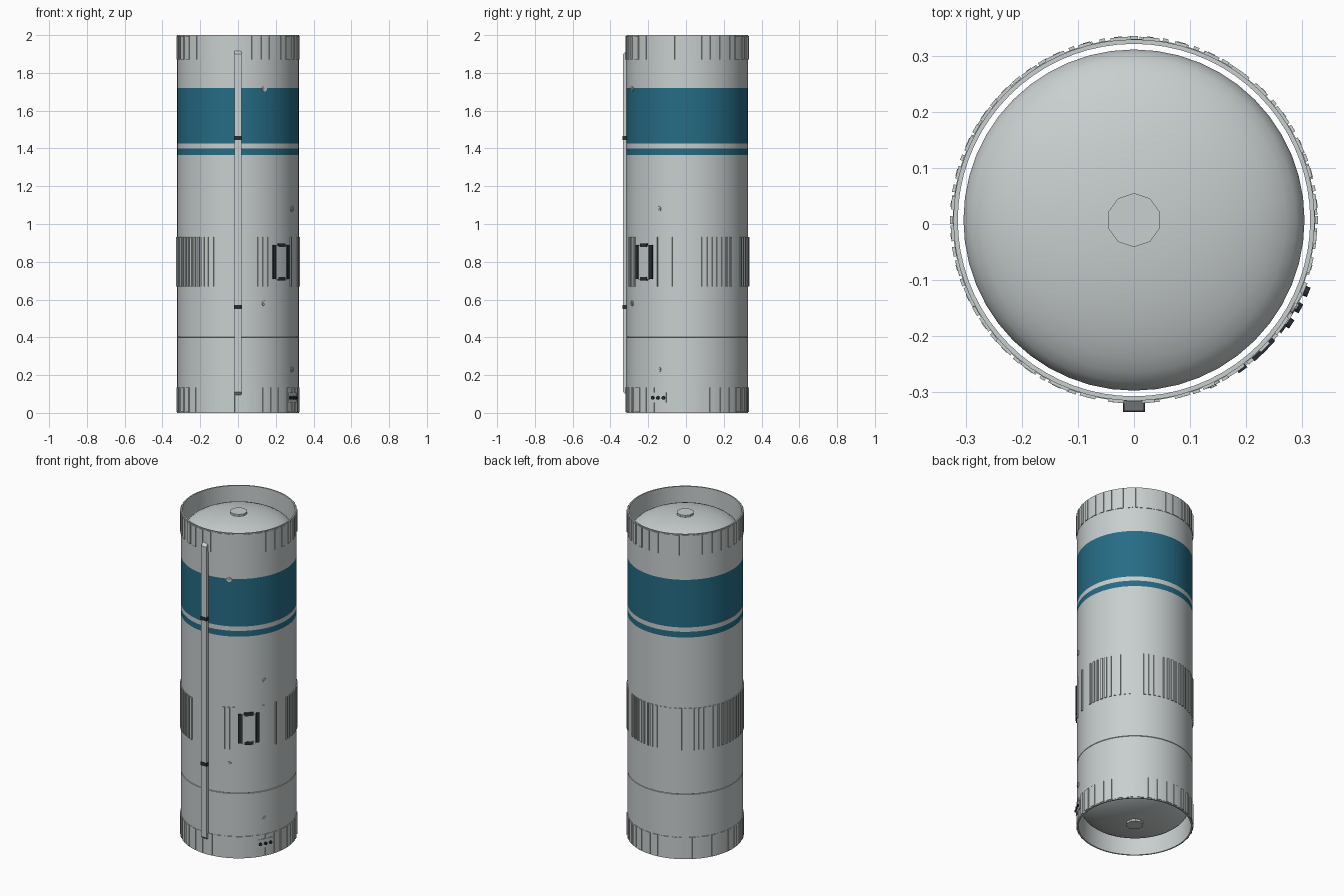
import bpy, bmesh, random
from math import radians, cos, sin, pi
from mathutils import Matrix, Vector

random.seed(4)
if "Cube" in bpy.data.objects:
    bpy.data.objects.remove(bpy.data.objects["Cube"], do_unlink=True)

CY = 0.007      # axis of the hull along y
R = 0.322       # hull radius
SEG = 72


def material(name, rgb):
    m = bpy.data.materials.new(name)
    m.use_nodes = True
    m.diffuse_color = (*rgb, 1)
    m.node_tree.nodes["Principled BSDF"].inputs["Base Color"].default_value = (*rgb, 1)
    return m


GREY = material("hull_grey", (0.58, 0.62, 0.62))
BLUE = material("band_blue", (0.019, 0.15, 0.235))
DARK = material("dark_trim", (0.022, 0.027, 0.036))


def finish(name, bm, mats, smooth=True):
    bmesh.ops.recalc_face_normals(bm, faces=bm.faces)
    me = bpy.data.meshes.new(name)
    bm.to_mesh(me)
    bm.free()
    for m in mats:
        me.materials.append(m)
    ob = bpy.data.objects.new(name, me)
    bpy.context.collection.objects.link(ob)
    if smooth:
        bpy.ops.object.select_all(action="DESELECT")
        ob.select_set(True)
        bpy.context.view_layer.objects.active = ob
        bpy.ops.object.shade_smooth_by_angle(angle=radians(30))
    return ob


def revolve(profile, segments, closed):
    """Spin a radius/height profile about the hull axis."""
    bm = bmesh.new()
    vs = [bm.verts.new((r, CY, z)) for r, z in profile]
    pairs = list(zip(vs, vs[1:])) + ([(vs[-1], vs[0])] if closed else [])
    edges = [bm.edges.new(p) for p in pairs]
    bmesh.ops.spin(bm, geom=vs + edges, cent=(0, CY, 0), axis=(0, 0, 1),
                   angle=2 * pi, steps=segments)
    bmesh.ops.remove_doubles(bm, verts=bm.verts, dist=0.0001)
    return bm


def add_pad(bm, angle, width, z0, z1, r1, r0=R - 0.003):
    """Curved block on the hull, centred at an angle in degrees."""
    n = max(1, round(width / 4))
    rings = []
    for i in range(n + 1):
        a = radians(angle - width / 2 + width * i / n)
        rings.append([bm.verts.new((r * cos(a), CY + r * sin(a), z))
                      for r, z in ((r0, z0), (r1, z0), (r1, z1), (r0, z1))])
    for p, q in zip(rings, rings[1:]):
        for k in range(4):
            bm.faces.new((p[k], p[k - 1], q[k - 1], q[k]))
    bm.faces.new(rings[0])
    bm.faces.new(rings[-1])


def pads(name, specs, mat):
    bm = bmesh.new()
    for s in specs:
        add_pad(bm, *s)
    return finish(name, bm, [mat])


def add_stud(bm, angle, z, radius, r0, r1, sides=12):
    """Short cylinder pointing outwards from the hull."""
    a = radians(angle)
    out = Vector((cos(a), sin(a), 0))
    place = Matrix.Translation(out * (r0 + r1) / 2 + Vector((0, CY, z)))
    turn = out.to_track_quat("Z", "Y").to_matrix().to_4x4()
    bmesh.ops.create_cone(bm, cap_ends=True, segments=sides, radius1=radius,
                          radius2=radius, depth=r1 - r0, matrix=place @ turn)


def box(name, size, centre, mat):
    bm = bmesh.new()
    bmesh.ops.create_cube(bm, size=1, matrix=Matrix.Translation(centre) @ Matrix.Diagonal((*size, 1)))
    return finish(name, bm, [mat], False)


# Hull shell: open tube with a seam groove and painted bands
inner = 0.314
profile = [(inner, 0), (R, 0), (R, 0.398), (R - 0.003, 0.4), (R, 0.402),
           (R, 1.365), (R, 1.4), (R, 1.427), (R, 1.72), (R, 2), (inner, 2)]
bm = revolve(profile, SEG, True)
for f in bm.faces:
    c = f.calc_center_median()
    outside = Vector((c.x, c.y - CY)).length > 0.318
    if outside and (1.365 < c.z < 1.4 or 1.427 < c.z < 1.72):
        f.material_index = 1
finish("hull_shell", bm, [GREY, BLUE])

# Inner tank with a shallow dome at each end
tank_r, rise, base = 0.304, 0.108, 0.13
steps = 10
lower = [(tank_r * sin(pi / 2 * i / steps), base - rise * cos(pi / 2 * i / steps))
         for i in range(steps + 1)]
upper = [(r, 2 - z) for r, z in reversed(lower)]
finish("inner_tank", revolve(lower + upper, 48, False), [GREY])

# Manhole caps on both domes
for label, z in (("upper", 1.978), ("lower", 0.022)):
    bm = bmesh.new()
    bmesh.ops.create_cone(bm, cap_ends=True, segments=10, radius1=0.048, radius2=0.048,
                          depth=0.022, matrix=Matrix.Translation((0, CY, z)))
    finish(label + "_manhole_cap", bm, [GREY])

# Ribbed collars at both ends
for label, z0, z1 in (("upper", 1.87, 1.995), ("lower", 0.005, 0.135)):
    specs = []
    for i in range(36):
        a = -85 + i * 10 + random.uniform(-1, 1)
        specs.append((a, random.choice((4, 5, 6.5)), z0, z1, R + 0.005))
    pads(label + "_collar_ribs", specs, GREY)
    pads(label + "_collar_ring", [(0, 360, z0, z1, R + 0.0012)], GREY)

# Ribbed middle band, left smooth at the front and beside the hatch
specs = []
for i in range(72):
    a = -90 + i * 5
    from_front = min(i, 72 - i) * 5
    near_hatch = abs(a + 45) < 14
    if from_front > 18 and not near_hatch:
        sparse = -30 < a < 5 or 40 < a < 60
        if not sparse or i % 3 == 0:
            specs.append((a, random.choice((1.8, 2.4, 3)), 0.67, 0.93, R + 0.006))
pads("middle_band_ribs", specs, GREY)

# Cable duct down the front with sloped ends
bm = bmesh.new()
bmesh.ops.create_cube(bm, size=1, matrix=Matrix.Translation((0, -0.322, 1.005))
                      @ Matrix.Diagonal((0.036, 0.022, 1.83, 1)))
for v in bm.verts:
    if v.co.y < -0.322:
        v.co.z += 0.02 if v.co.z < 1 else -0.02
finish("cable_duct", bm, [GREY], False)
for label, z in (("upper", 1.455), ("lower", 0.56)):
    box(label + "_duct_clamp", (0.04, 0.024, 0.022), (0, -0.323, z), DARK)

# Access hatch with dark frame
hatch = -45
pads("hatch_panel", [(hatch, 13, 0.705, 0.885, R + 0.007)], GREY)
frame = [(hatch + s * 9, 3.2, 0.71, 0.89, R + 0.009) for s in (-1, 1)]
frame += [(hatch, 9, z, z + 0.02, R + 0.009) for z in (0.7, 0.877)]
pads("hatch_frame", frame, DARK)

# Service connector plate with three sockets
plate = -28
pads("connector_plate", [(plate, 16, 0.055, 0.108, R + 0.007)], GREY)
bm = bmesh.new()
for d in (-5.5, 0, 5.5):
    add_stud(bm, plate + d, 0.08, 0.009, R, R + 0.015)
finish("connector_sockets", bm, [DARK])

# Small ports on the skin
bm = bmesh.new()
tips = bmesh.new()
for a, z in ((-64.5, 1.715), (-28, 1.08), (-64.5, 0.58), (-28, 0.23)):
    add_stud(bm, a, z, 0.014, R - 0.004, R + 0.005)
    add_stud(tips, a, z, 0.006, R, R + 0.008, 8)
finish("skin_ports", bm, [GREY])
finish("skin_port_tips", tips, [GREY])
